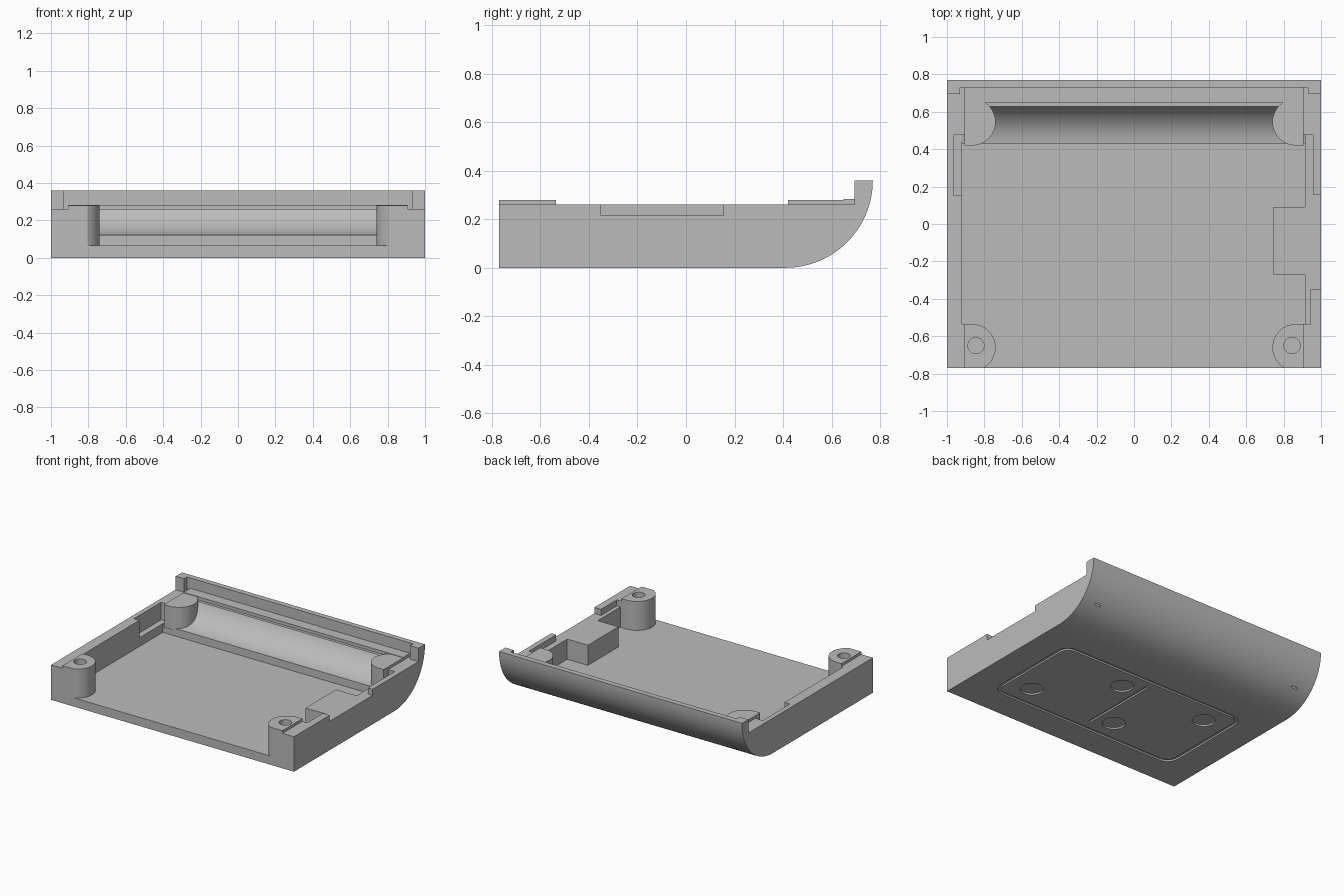
import bpy, bmesh
from math import sin, cos, pi, radians, asin
from mathutils import Vector

cube = bpy.data.objects.get("Cube")
if cube:
    bpy.data.objects.remove(cube, do_unlink=True)

grey = bpy.data.materials.new("plain grey")
grey.use_nodes = True
grey.diffuse_color = (0.5, 0.5, 0.5, 1)
grey.node_tree.nodes["Principled BSDF"].inputs["Base Color"].default_value = grey.diffuse_color


def prism(name, outline, start, end, axis="z"):
    """Extrude a flat outline along z, or a (y, z) outline along x."""
    bm = bmesh.new()
    place = (lambda p: (start, *p)) if axis == "x" else (lambda p: (*p, start))
    face = bm.faces.new([bm.verts.new(place(p)) for p in outline])
    move = Vector((end - start, 0, 0) if axis == "x" else (0, 0, end - start))
    grown = bmesh.ops.extrude_face_region(bm, geom=[face])["geom"]
    bmesh.ops.translate(bm, vec=move, verts=[g for g in grown if isinstance(g, bmesh.types.BMVert)])
    bmesh.ops.recalc_face_normals(bm, faces=bm.faces)
    mesh = bpy.data.meshes.new(name)
    bm.to_mesh(mesh)
    bm.free()
    mesh.materials.append(grey)
    obj = bpy.data.objects.new(name, mesh)
    bpy.context.collection.objects.link(obj)
    return obj


def box(name, x0, x1, y0, y1, z0, z1):
    return prism(name, [(x0, y0), (x1, y0), (x1, y1), (x0, y1)], z0, z1)


def arc(cx, cy, r, a0, a1, n):
    angles = [radians(a0 + (a1 - a0) * i / n) for i in range(n + 1)]
    return [(cx + r * cos(a), cy + r * sin(a)) for a in angles]


def disc(name, x, y, r, z0, z1):
    return prism(name, arc(x, y, r, 0, 350, 35), z0, z1)


def rounded(name, x0, x1, y0, y1, r, z0, z1):
    corners = [(x1 - r, y1 - r), (x0 + r, y1 - r), (x0 + r, y0 + r), (x1 - r, y0 + r)]
    pts = []
    for i, (x, y) in enumerate(corners):
        pts += arc(x, y, r, 90 * i, 90 * i + 90, 6)
    return prism(name, pts, z0, z1)


def cut(target, cutter):
    mod = target.modifiers.new("cut", "BOOLEAN")
    mod.operation = "DIFFERENCE"
    mod.solver = "EXACT"
    mod.object = cutter
    bpy.context.view_layer.objects.active = target
    bpy.ops.object.modifier_apply(modifier=mod.name)
    bpy.data.objects.remove(cutter, do_unlink=True)


# Tray body with rounded rear edge and raised lip
body = prism("tray_body", [(-0.77, 0)] + arc(0.41, 0.36, 0.36, -90, 0, 28)
             + [(0.695, 0.36), (0.695, 0.26), (-0.77, 0.26)], -1, 1, "x")

# Open-fronted cavity with a curved rear wall
cavity = [(-0.9, 0.065), (0.43, 0.065)] + arc(0.41, 0.36, 0.24, -85, 0, 24)
cut(body, prism("cavity", cavity + [(0.65, 0.6), (-0.9, 0.6)], -0.92, 0.915, "x"))

# Lip recess, wall pockets and side opening
cut(body, box("lip_recess", -0.93, 0.93, 0.6, 0.73, 0.26, 0.5))
cut(body, box("left_pocket", -0.965, -0.9, 0.155, 0.475, 0.13, 0.5))
cut(body, box("right_pocket", 0.9, 0.96, 0.1, 0.475, 0.215, 0.5))
cut(body, box("side_opening", 0.9, 1.1, -0.35, 0.155, 0.215, 0.5))
cut(body, box("front_pocket", 0.9, 0.945, -0.535, -0.3, 0.215, 0.5))

# Underside: outline groove, centre slit, round foot recesses, rear slots
groove = rounded("groove", -0.78, 0.78, -0.56, 0.22, 0.09, -0.1, 0.012)
cut(groove, rounded("groove_core", -0.755, 0.755, -0.535, 0.195, 0.065, -0.2, 0.1))
cut(body, groove)
cut(body, box("slit", -0.01, 0.01, -0.48, 0.14, -0.1, 0.012))
for x, y in [(0.58, -0.38), (0.14, 0.04), (-0.14, -0.38), (-0.58, 0.04)]:
    cut(body, disc("foot_recess", x, y, 0.078, -0.1, 0.012))
for x in (-0.865, 0.865):
    cut(body, box("rear_slot", x - 0.025, x + 0.025, 0.645, 0.655, 0, 0.115))

parts = [body]

# Ledge in front of the lip
parts.append(box("rear_ledge", -0.905, 0.905, 0.65, 0.73, 0.2, 0.283))

# Side block beside the opening
parts.append(box("side_block", 0.745, 0.915, -0.27, 0.09, 0.06, 0.215))

# Corner posts: rounded inward, squared toward the wall
for side, label in ((1, "left"), (-1, "right")):
    for end, cy, edge, base in (("front", -0.66, -0.77, 0.06), ("rear", 0.545, 0.65, 0.11)):
        sign = 1 if cy > 0 else -1
        limit = asin(abs(edge - cy) / 0.125) * 180 / pi
        curve = arc(0, 0, 0.125, -limit, 90, 24)
        pts = [(side * (0.865 - u), cy - sign * v) for u, v in curve]
        pts += [(side * 0.905, cy - sign * 0.125), (side * 0.905, edge)]
        post = prism(f"{end}_{label}_post", pts, base, 0.28)
        if end == "front":
            cut(post, disc("screw_hole", side * 0.845, -0.65, 0.043, 0.1, 0.4))
        parts.append(post)
        near = -0.535 if end == "front" else 0.475
        xs = sorted((side * 0.9, side * 0.92))
        ys = sorted((near, edge))
        parts.append(box(f"{end}_{label}_post_web", *xs, *ys, base, 0.26))

# Smooth curved faces, keep sharp edges
bpy.ops.object.select_all(action="DESELECT")
for obj in parts:
    obj.select_set(True)
bpy.context.view_layer.objects.active = body
bpy.ops.object.shade_smooth_by_angle(angle=radians(30))
